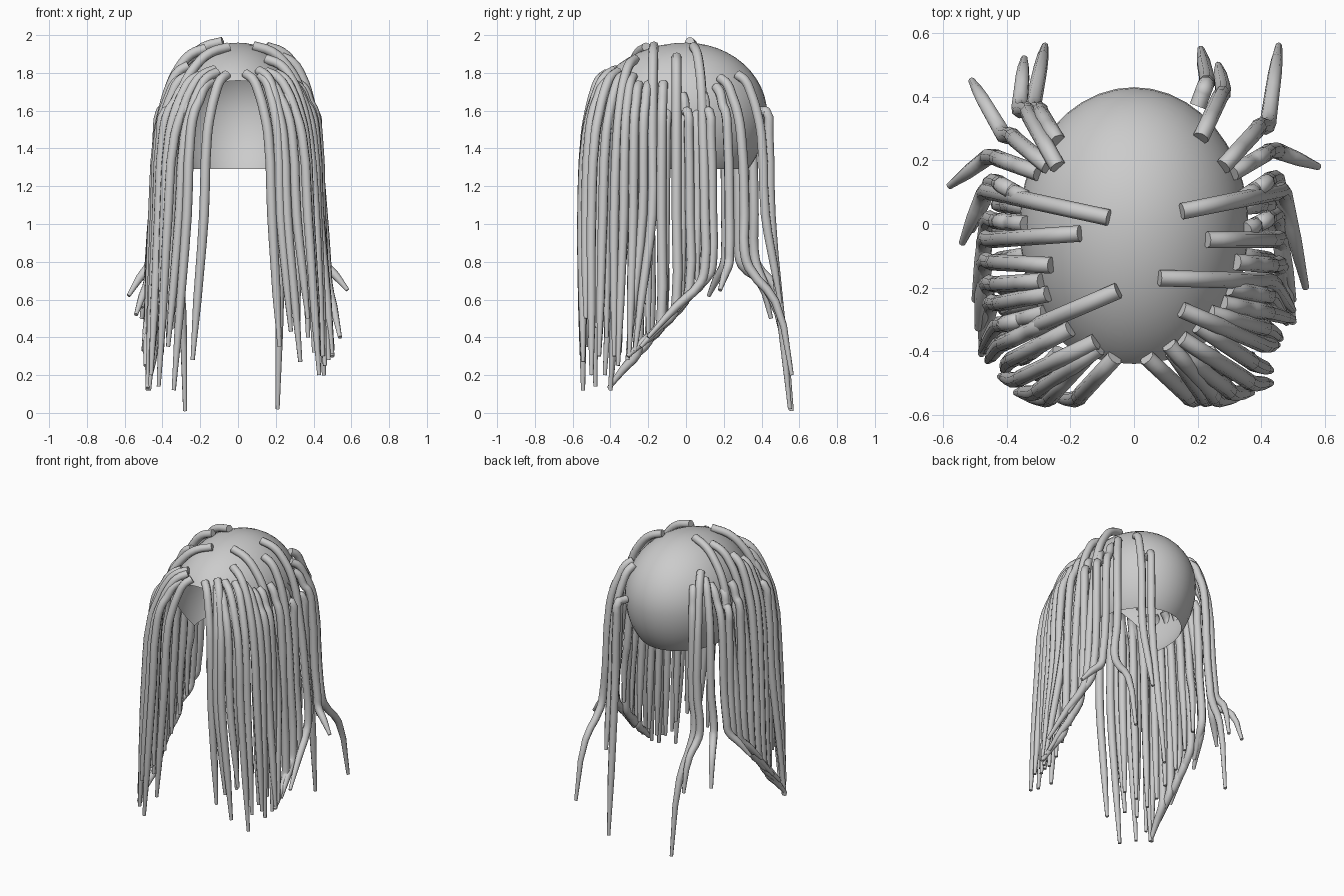
import bpy, bmesh, math
from mathutils import Vector

if "Cube" in bpy.data.objects:
    bpy.data.objects.remove(bpy.data.objects["Cube"])

grey = bpy.data.materials.new("hair_grey")
grey.diffuse_color = (0.6, 0.6, 0.6, 1)
grey.use_nodes = True
grey.node_tree.nodes["Principled BSDF"].inputs["Base Color"].default_value = grey.diffuse_color

# Scalp cap dimensions
CZ, RX, R_FRONT, R_BACK, R_UP, R_DOWN = 1.58, 0.36, 0.50, 0.43, 0.38, 0.45


def cap_z(x, y):
    ry = R_FRONT if y < 0 else R_BACK
    q = (x / RX) ** 2 + (y / ry) ** 2
    return CZ + R_UP * math.sqrt(max(0.0, 1 - q))


# Scalp cap: stretched sphere, open below and at the face
bm = bmesh.new()
bmesh.ops.create_uvsphere(bm, u_segments=40, v_segments=24, radius=1)
for v in bm.verts:
    v.co.x *= RX
    v.co.y *= R_FRONT if v.co.y < 0 else R_BACK
    v.co.z = CZ + v.co.z * (R_UP if v.co.z > 0 else R_DOWN)
for point, normal in (((0, 0, 1.29), (0, 0, -1)), ((0, -0.44, 1.76), (0, -0.47, -0.34))):
    bmesh.ops.bisect_plane(bm, geom=bm.verts[:] + bm.edges[:] + bm.faces[:],
                           plane_co=point, plane_no=normal, clear_outer=True)
mesh = bpy.data.meshes.new("scalp_cap")
bm.to_mesh(mesh)
bm.free()
mesh.materials.append(grey)
mesh.shade_smooth()
bpy.context.collection.objects.link(bpy.data.objects.new("scalp_cap", mesh))


def lock_path(rx, ry, bx, by, tx, ty, tz):
    """Root on the cap, over the shoulder bend, down to the tip."""
    root, bend, tip = Vector((rx, ry)), Vector((bx, by)), Vector((tx, ty))
    z0 = cap_z(rx, ry)
    pts = []
    for f, drop in ((0, 0), (0.28, 0.03), (0.5, 0.10), (0.7, 0.22)):
        p = root.lerp(bend, f)
        pts.append(Vector((p.x, p.y, max(cap_z(p.x, p.y) + 0.015, z0 + 0.015 - drop))))
    for f, z in ((0.86, min(1.47, pts[-1].z - 0.12)), (1, 1.05)):
        p = root.lerp(bend, f)
        pts.append(Vector((p.x, p.y, z)))
    end = Vector((tx, ty, tz))
    if (tip - bend).length > 0.12:
        # Lock that hangs to a knee and then sweeps away
        back = ty > by
        knee_z = 0.8 if back or ty > 0.1 else 0.6 + by * 1.1
        knee = Vector((bx + 0.02 * math.copysign(1, bx), by, max(knee_z, tz + 0.06)))
        h, v = (0.65, 0.35) if back else (0.5, 0.47)
        mid = knee.lerp(end, h)
        mid.z = knee.z + (end.z - knee.z) * v
        pts += [knee + Vector((0, 0, 0.06)), knee.lerp(mid, 0.15), mid, end]
    else:
        pts += [pts[-1].lerp(end, 0.6), end]
    return pts


def under_path(x, y, tz):
    """Lock of the lower layer, rooted at the cap side."""
    top = 1.6 + max(0, -y - 0.2) * 0.4
    return [Vector(p) for p in ((x * 0.78, y * 0.86, top), (x * 0.88, y * 0.93, top - 0.04),
                                (x * 0.95, y * 0.97, top - 0.2), (x, y, 1.1),
                                (x * 1.04, y, tz + 0.3), (x * 1.06, y, tz))]


def make_locks(name, paths):
    curve = bpy.data.curves.new(name, 'CURVE')
    curve.dimensions = '3D'
    curve.bevel_depth = 0.026
    curve.bevel_resolution = 2
    curve.use_fill_caps = True
    curve.resolution_u = 3
    for pts in paths:
        s = curve.splines.new('BEZIER')
        s.bezier_points.add(len(pts) - 1)
        for i, (b, p) in enumerate(zip(s.bezier_points, pts)):
            b.co = p
            b.handle_left_type = b.handle_right_type = 'AUTO'
            b.radius = 0.42 if i == len(pts) - 1 else (0.85 if i == len(pts) - 2 else 1)
    temp = bpy.data.objects.new(name + "_path", curve)
    bpy.context.collection.objects.link(temp)
    bpy.context.view_layer.update()
    deps = bpy.context.evaluated_depsgraph_get()
    me = bpy.data.meshes.new_from_object(temp.evaluated_get(deps))
    bpy.data.objects.remove(temp)
    me.name = name
    me.materials.clear()
    me.materials.append(grey)
    for p in me.polygons:
        p.material_index = 0
    me.shade_smooth()
    me.set_sharp_from_angle(angle=math.radians(50))
    bpy.context.collection.objects.link(bpy.data.objects.new(name, me))


# Each lock: root x, y / bend x, y / tip x, y, z
right_locks = [
    (.04, -.42, .18, -.55, .22, -.55, .35),
    (.11, -.38, .26, -.55, .33, -.545, .27),
    (.12, -.40, .225, -.55, .28, -.54, .43),
    (.14, -.40, .31, -.53, .37, -.53, .50),
    (.15, -.36, .37, -.50, .43, -.50, .20),
    (.15, -.27, .41, -.38, .45, -.38, .30),
    (.20, -.32, .38, -.44, .43, -.46, .30),
    (.24, -.28, .42, -.33, .46, -.36, .25),
    (.28, -.25, .43, -.28, .50, -.30, .30),
    (.08, -.17, .43, -.18, .50, -.27, .33),
    (.30, -.20, .43, -.23, .48, -.31, .28),
    (.32, -.12, .44, -.13, .50, -.31, .30),
    (.23, -.05, .44, -.05, .50, -.24, .35),
    (.35, -.02, .43, .02, .48, -.25, .35),
    (.15, .04, .45, .10, .54, -.20, .40),
    (.34, .08, .43, .14, .50, -.05, .54),
    (.31, .16, .43, .23, .58, .18, .65),
    (.28, .18, .40, .31, .455, .56, .20),
    (.21, .27, .28, .42, .265, .50, .58),
    (.20, .37, .23, .45, .21, .55, .02),
]
left_locks = [
    (-.06, -.42, -.18, -.55, -.24, -.55, .28),
    (-.14, -.41, -.27, -.55, -.34, -.545, .12),
    (-.11, -.39, -.31, -.53, -.37, -.53, .35),
    (-.12, -.37, -.37, -.49, -.42, -.48, .14),
    (-.20, -.33, -.39, -.43, -.41, -.46, .30),
    (-.05, -.21, -.40, -.36, -.47, -.40, .12),
    (-.25, -.30, -.42, -.38, -.46, -.43, .20),
    (-.28, -.28, -.43, -.32, -.48, -.40, .12),
    (-.27, -.22, -.43, -.25, -.48, -.41, .13),
    (-.29, -.18, -.44, -.19, -.48, -.36, .20),
    (-.26, -.13, -.45, -.12, -.49, -.33, .25),
    (-.17, -.03, -.45, -.05, -.48, -.25, .32),
    (-.34, .00, -.44, .01, -.50, -.24, .33),
    (-.08, .02, -.45, .10, -.54, -.06, .52),
    (-.34, .08, -.43, .13, -.51, -.02, .56),
    (-.30, .16, -.44, .21, -.58, .12, .62),
    (-.27, .18, -.39, .28, -.51, .45, .50),
    (-.24, .18, -.34, .36, -.345, .52, .45),
    (-.24, .26, -.30, .36, -.28, .56, .01),
]
# Lower layer, same on both sides: x, y, tip z
under_locks = [(.30, -.47, .45), (.35, -.42, .40), (.38, -.35, .32), (.39, -.27, .35),
               (.40, -.20, .42), (.41, -.11, .50), (.41, -.02, .60), (.41, .06, .70)]

make_locks("right_locks", [lock_path(*r) for r in right_locks])
make_locks("left_locks", [lock_path(*r) for r in left_locks])
for side, name in ((1, "right_under_locks"), (-1, "left_under_locks")):
    make_locks(name, [under_path(side * x, y, z) for x, y, z in under_locks])
